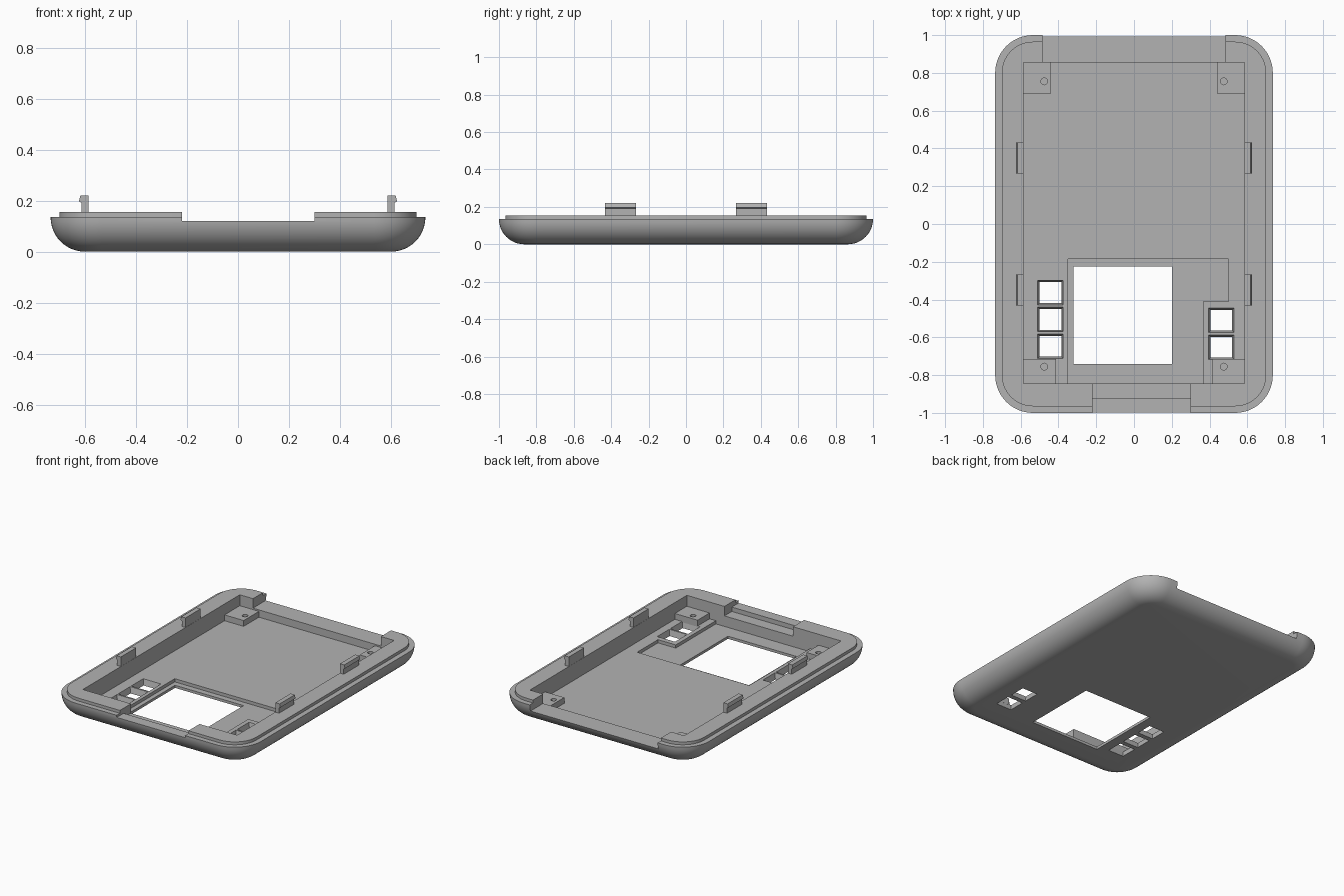
import bpy, bmesh, math

cube = bpy.data.objects.get("Cube")
if cube:
    bpy.data.objects.remove(cube, do_unlink=True)

GREY = (0.45, 0.45, 0.45, 1)
mat = bpy.data.materials.new("matte grey plastic")
mat.use_nodes = True
mat.diffuse_color = GREY
mat.node_tree.nodes["Principled BSDF"].inputs["Base Color"].default_value = GREY

HALF_X, HALF_Y, CORNER, FILLET = 0.735, 1.0, 0.2, 0.135
FLOOR, RIM, BOSS_TOP = 0.04, 0.155, 0.08
TOP = 0.4


def loft(name, rings):
    """Solid skinned through matching closed rings of points, bottom to top."""
    bm = bmesh.new()
    loops = [[bm.verts.new(p) for p in ring] for ring in rings]
    n = len(loops[0])
    for a, b in zip(loops, loops[1:]):
        for i in range(n):
            j = (i + 1) % n
            bm.faces.new((a[i], a[j], b[j], b[i]))
    bm.faces.new(loops[0][::-1])
    bm.faces.new(loops[-1])
    bmesh.ops.recalc_face_normals(bm, faces=bm.faces)
    mesh = bpy.data.meshes.new(name)
    bm.to_mesh(mesh)
    bm.free()
    mesh.materials.append(mat)
    ob = bpy.data.objects.new(name, mesh)
    bpy.context.collection.objects.link(ob)
    return ob


def prism(name, outline, z0, z1):
    return loft(name, [[(x, y, z) for x, y in outline] for z in (z0, z1)])


def rect(x0, x1, y0, y1, grow=0):
    return [(x0 - grow, y0 - grow), (x1 + grow, y0 - grow),
            (x1 + grow, y1 + grow), (x0 - grow, y1 + grow)]


def box(name, x0, x1, y0, y1, z0, z1):
    return prism(name, rect(x0, x1, y0, y1), z0, z1)


def rounded_ring(inset, z, steps=14):
    """Rounded rectangle, inset from the case outline."""
    r = CORNER - inset
    pts = []
    for q, (sx, sy) in enumerate([(1, 1), (-1, 1), (-1, -1), (1, -1)]):
        for i in range(steps + 1):
            a = (q + i / steps) * math.pi / 2
            pts.append((sx * (HALF_X - CORNER) + r * math.cos(a),
                        sy * (HALF_Y - CORNER) + r * math.sin(a), z))
    return pts


def cut(target, cutter):
    mod = target.modifiers.new("cut", 'BOOLEAN')
    mod.operation = 'DIFFERENCE'
    mod.solver = 'EXACT'
    mod.object = cutter
    bpy.context.view_layer.objects.active = target
    bpy.ops.object.modifier_apply(modifier=mod.name)
    bpy.data.objects.remove(cutter, do_unlink=True)


# Case body: rounded underside, ledge, then the raised inner lip
rings = []
for i in range(13):
    a = i / 12 * math.pi / 2
    rings.append(rounded_ring(FILLET * (1 - math.sin(a)), FILLET * (1 - math.cos(a))))
rings += [rounded_ring(0.035, FILLET), rounded_ring(0.035, RIM)]
case = loft("case_shell", rings)

# Main cavity and the shallow display recess
cut(case, box("cavity", -0.585, 0.585, -0.845, 0.855, FLOOR, TOP))
recess = [(-0.35, -0.845), (0.365, -0.845), (0.365, -0.41),
          (0.5, -0.41), (0.5, -0.185), (-0.35, -0.185)]
cut(case, prism("recess", recess, 0.018, TOP))

# Display window
cut(case, box("window", -0.32, 0.2, -0.74, -0.225, -0.1, TOP))

# Rim openings: wide one at the back, stepped one at the front
cut(case, box("back_opening", -0.485, 0.485, 0.8, 1.1, 0.09, TOP))
cut(case, box("front_opening", -0.22, 0.3, -1.1, -0.8, 0.12, TOP))
cut(case, box("front_step", -0.22, 0.3, -0.925, -0.8, 0.09, TOP))

# Button holes, slightly wider at the inside
holes = [(-0.5, -0.385, y) for y in (-0.363, -0.505, -0.647)]
holes += [(0.405, 0.52, y) for y in (-0.51, -0.652)]
for x0, x1, y in holes:
    levels = [(-0.05, 0), (0, 0), (FLOOR, 0.01), (0.06, 0.01)]
    cut(case, loft("hole", [[(px, py, z) for px, py in rect(x0, x1, y - 0.055, y + 0.055, g)]
                            for z, g in levels]))

# Screw bosses in the four inner corners
for side, sx in (("right", -1), ("left", 1)):
    for end, inner, y0, y1, hole_y in (("back", 0.44, 0.69, 0.865, 0.755),
                                       ("front", 0.413, -0.855, -0.715, -0.755)):
        xs = sorted((sx * inner, sx * 0.595))
        boss = box(f"{end}_{side}_screw_boss", *xs, y0, y1, FLOOR - 0.005, BOSS_TOP)
        circle = [(sx * 0.475 + 0.018 * math.cos(t * math.pi / 8),
                   hole_y + 0.018 * math.sin(t * math.pi / 8)) for t in range(16)]
        cut(boss, prism("screw_hole", circle, FLOOR, TOP))

# Snap clips with a small outward hook along both sides
clip_profile = [(0.586, 0.14), (0.614, 0.14), (0.614, 0.192),
                (0.624, 0.197), (0.618, 0.22), (0.586, 0.22)]
for side, sx in (("right", -1), ("left", 1)):
    for end, y in (("front", -0.35), ("back", 0.35)):
        loft(f"{end}_{side}_snap_clip",
             [[(sx * x, y + dy, z) for x, z in clip_profile] for dy in (-0.082, 0.082)])

# Smooth the rounded underside, keep crisp edges
bpy.ops.object.select_all(action='DESELECT')
case.select_set(True)
bpy.context.view_layer.objects.active = case
bpy.ops.object.shade_smooth_by_angle(angle=math.radians(30))
